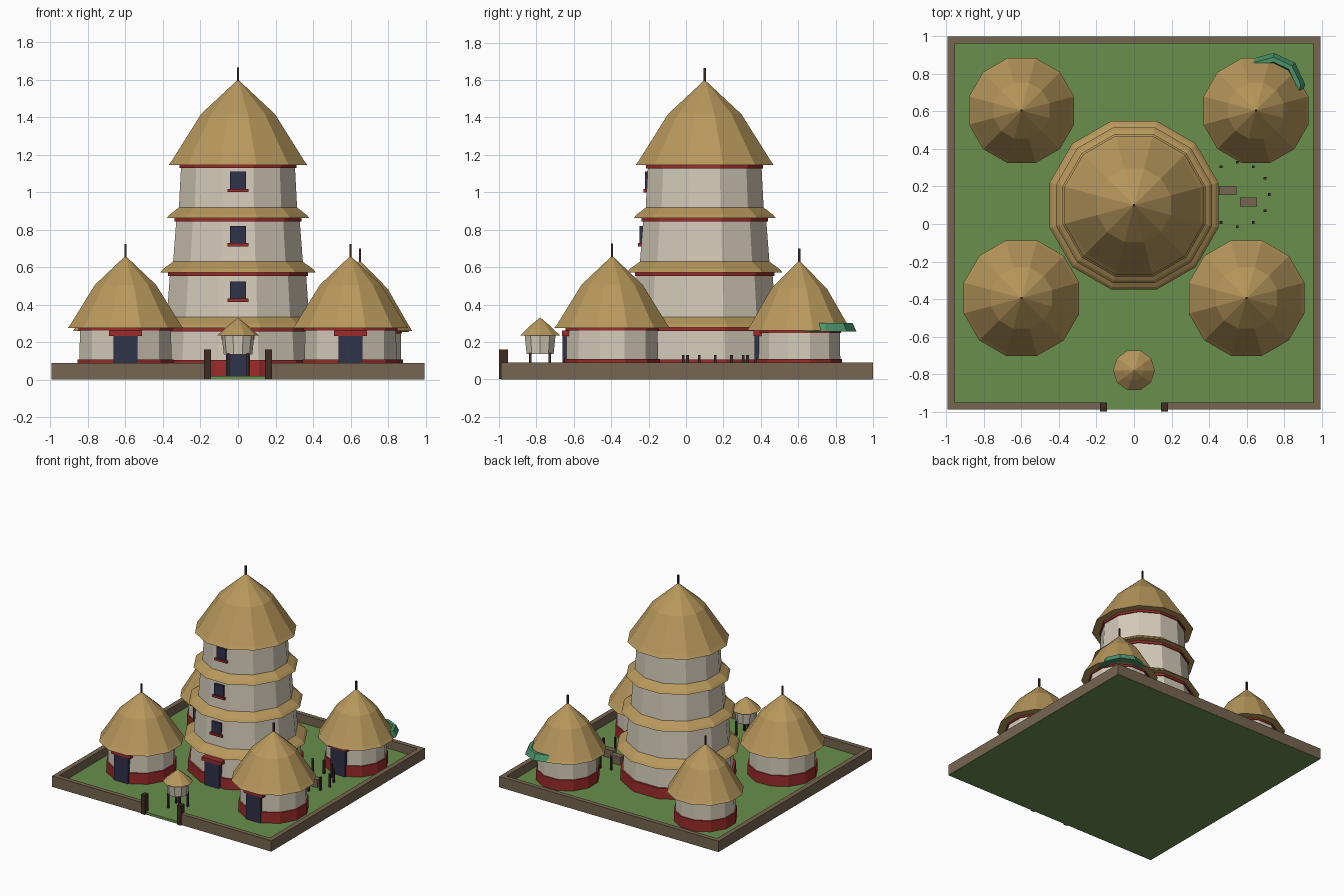
import bpy, bmesh, math

if "Cube" in bpy.data.objects:
    bpy.data.objects.remove(bpy.data.objects["Cube"])


def material(name, r, g, b):
    lin = [((c / 255 + 0.055) / 1.055) ** 2.4 for c in (r, g, b)]
    m = bpy.data.materials.new(name)
    m.diffuse_color = (*lin, 1)
    m.use_nodes = True
    m.node_tree.nodes["Principled BSDF"].inputs["Base Color"].default_value = m.diffuse_color
    return m


THATCH = material("thatch", 184, 152, 92)
PLASTER = material("plaster", 212, 204, 186)
RED = material("red_clay", 155, 44, 42)
NAVY = material("dark_opening", 48, 50, 74)
WOOD = material("dark_wood", 62, 43, 36)
EARTH = material("earth_wall", 118, 102, 80)
GRASS = material("grass", 104, 143, 76)
LEAF = material("leaf_green", 74, 148, 106)


def finish(name, bm, mat):
    bmesh.ops.recalc_face_normals(bm, faces=bm.faces)
    me = bpy.data.meshes.new(name)
    bm.to_mesh(me)
    bm.free()
    me.materials.append(mat)
    ob = bpy.data.objects.new(name, me)
    bpy.context.collection.objects.link(ob)
    return ob


def loft(bm, rings, closed=True):
    """Skin a list of vertex rings with quads and cap both ends."""
    n = len(rings[0])
    for a, b in zip(rings, rings[1:]):
        for i in range(n):
            j = (i + 1) % n
            bm.faces.new((a[i], a[j], b[j], b[i]))
    bm.faces.new(rings[0])
    bm.faces.new(rings[-1])


def turned(name, mat, x, y, profile, n=12):
    """Faceted solid of revolution with a flat side to the front.
    The profile holds (flat-to-centre radius, height) pairs."""
    bm = bmesh.new()
    rings = []
    for r, z in profile:
        rad = max(r, 0.001) / math.cos(math.pi / n)
        rings.append([bm.verts.new((x + rad * math.sin((i + 0.5) * 2 * math.pi / n),
                                    y - rad * math.cos((i + 0.5) * 2 * math.pi / n), z))
                      for i in range(n)])
    loft(bm, rings)
    return finish(name, bm, mat)


def box(name, mat, x0, x1, y0, y1, z0, z1):
    bm = bmesh.new()
    rings = [[bm.verts.new((x, y, z)) for x, y in ((x0, y0), (x1, y0), (x1, y1), (x0, y1))]
             for z in (z0, z1)]
    loft(bm, rings)
    return finish(name, bm, mat)


def stake(name, x, y, z0, z1, h=0.007):
    box(name, WOOD, x - h, x + h, y - h, y + h, z0, z1)


def roof(name, x, y, r, z0, z1):
    h = z1 - z0
    turned(name, THATCH, x, y, [(r, z0), (r * 0.95, z0 + 0.055 * h),
                                (r * 0.53, z0 + 0.6 * h), (0, z1)])
    stake(name + "_pole", x, y, z1 - 0.03, z1 + 0.065, 0.006)


def door(name, x, y, top, w=0.065):
    """Dark doorway with a red lintel, y is the wall front."""
    box(name, NAVY, x - w, x + w, y - 0.022, y + 0.02, 0.02, top)
    box(name + "_lintel", RED, x - w - 0.022, x + w + 0.022, y - 0.026, y + 0.02,
        top - 0.005, top + 0.025)


# Ground and enclosing wall with a gate gap
box("ground", GRASS, -0.993, 0.993, -0.988, 0.998, 0, 0.02)
for s, side in ((-1, "left"), (1, "right")):
    a, b = sorted((s * 0.995, s * 0.955))
    box("wall_" + side, EARTH, a, b, -0.99, 1, 0.001, 0.09)
    a, b = sorted((s * 0.165, s * 0.955))
    box("wall_front_" + side, EARTH, a, b, -0.99, -0.953, 0.001, 0.09)
    box("gate_post_" + side, WOOD, s * 0.163 - 0.018, s * 0.163 + 0.018,
        -1, -0.953, 0.001, 0.16)
box("wall_back", EARTH, -0.955, 0.955, 0.963, 1, 0.001, 0.09)

# Tower: (bottom radius, top radius, bottom z, top z, skirt radius)
TX, TY = 0, 0.1
tiers = [(0.41, 0.395, 0.02, 0.28, 0.45),
         (0.383, 0.362, 0.28, 0.575, 0.415),
         (0.35, 0.328, 0.575, 0.865, 0.38),
         (0.318, 0.303, 0.865, 1.15, 0)]
for i, (r0, r1, z0, z1, skirt) in enumerate(tiers):
    turned(f"tower_wall_{i}", PLASTER, TX, TY, [(r0, z0), (r1, z1)])
    turned(f"tower_band_{i}", RED, TX, TY, [(r1 + 0.01, z1 - 0.022), (r1 + 0.01, z1)])
    if skirt:
        inner = tiers[i + 1][0] - 0.005
        turned(f"tower_skirt_{i}", THATCH, TX, TY,
               [(skirt, z1 - 0.003), (skirt - 0.015, z1 + 0.015), (inner, z1 + 0.055)])
    if i:
        # Window and sill on the front side
        wz = z0 + 0.15
        t = (wz - z0) / (z1 - z0)
        wy = TY - (r0 + (r1 - r0) * t)
        box(f"window_{i}", NAVY, -0.042, 0.042, wy - 0.01, wy + 0.03, wz, wz + 0.095)
        box(f"window_sill_{i}", RED, -0.056, 0.056, wy - 0.018, wy + 0.03,
            wz - 0.015, wz + 0.003)
turned("tower_base", RED, TX, TY, [(0.423, 0.02), (0.421, 0.105)])
door("tower_door", TX, TY - 0.42, 0.22)
roof("tower_roof", TX, TY, 0.37, 1.145, 1.6)

# Huts: (name, x, y, wall radius, roof radius, eave z, peak z)
huts = [("front_left_hut", -0.6, -0.395, 0.243, 0.308, 0.275, 0.66),
        ("front_right_hut", 0.6, -0.395, 0.243, 0.308, 0.275, 0.66),
        ("back_left_hut", -0.6, 0.605, 0.218, 0.28, 0.26, 0.635),
        ("back_right_hut", 0.65, 0.605, 0.218, 0.28, 0.26, 0.635)]
for name, x, y, r, rr, z0, z1 in huts:
    turned(name + "_wall", PLASTER, x, y, [(r + 0.003, 0.02), (r, z0 + 0.005)])
    turned(name + "_base", RED, x, y, [(r + 0.012, 0.02), (r + 0.012, 0.108)])
    turned(name + "_band", RED, x, y, [(r + 0.007, z0 - 0.013), (r + 0.007, z0 + 0.004)])
    door(name + "_door", x, y - r, 0.237)
    roof(name + "_roof", x, y, rr, z0, z1)

# Raised granary
GY = -0.78
turned("granary_body", PLASTER, 0, GY, [(0.072, 0.135), (0.083, 0.24)], 10)
turned("granary_roof", THATCH, 0, GY, [(0.106, 0.235), (0.053, 0.287), (0, 0.33)], 10)
for sx in (-1, 1):
    for sy in (-1, 1):
        stake("granary_leg", sx * 0.052, GY + sy * 0.052, 0.02, 0.14)

# Ring of stakes, open on the left, around two low blocks
for k in range(-4, 5):
    a = k * math.pi / 6
    stake("pen_stake", 0.55 + 0.172 * math.cos(a), 0.157 + 0.172 * math.sin(a), 0.02, 0.13)
for x, y in ((0.5, 0.178), (0.61, 0.117)):
    box("pen_block", EARTH, x - 0.046, x + 0.046, y - 0.024, y + 0.024, 0.02, 0.085)

# Curved leaf tucked under the back right eave
bm = bmesh.new()
rings = []
for deg in (125, 85, 45, 5, -32):
    a = math.radians(deg)
    rings.append([bm.verts.new((0.73 + r * math.cos(a), 0.73 + r * math.sin(a), z))
                  for r, z in ((0.125, 0.255), (0.183, 0.255), (0.16, 0.302), (0.135, 0.302))])
loft(bm, rings)
finish("curved_leaf", bm, LEAF)
